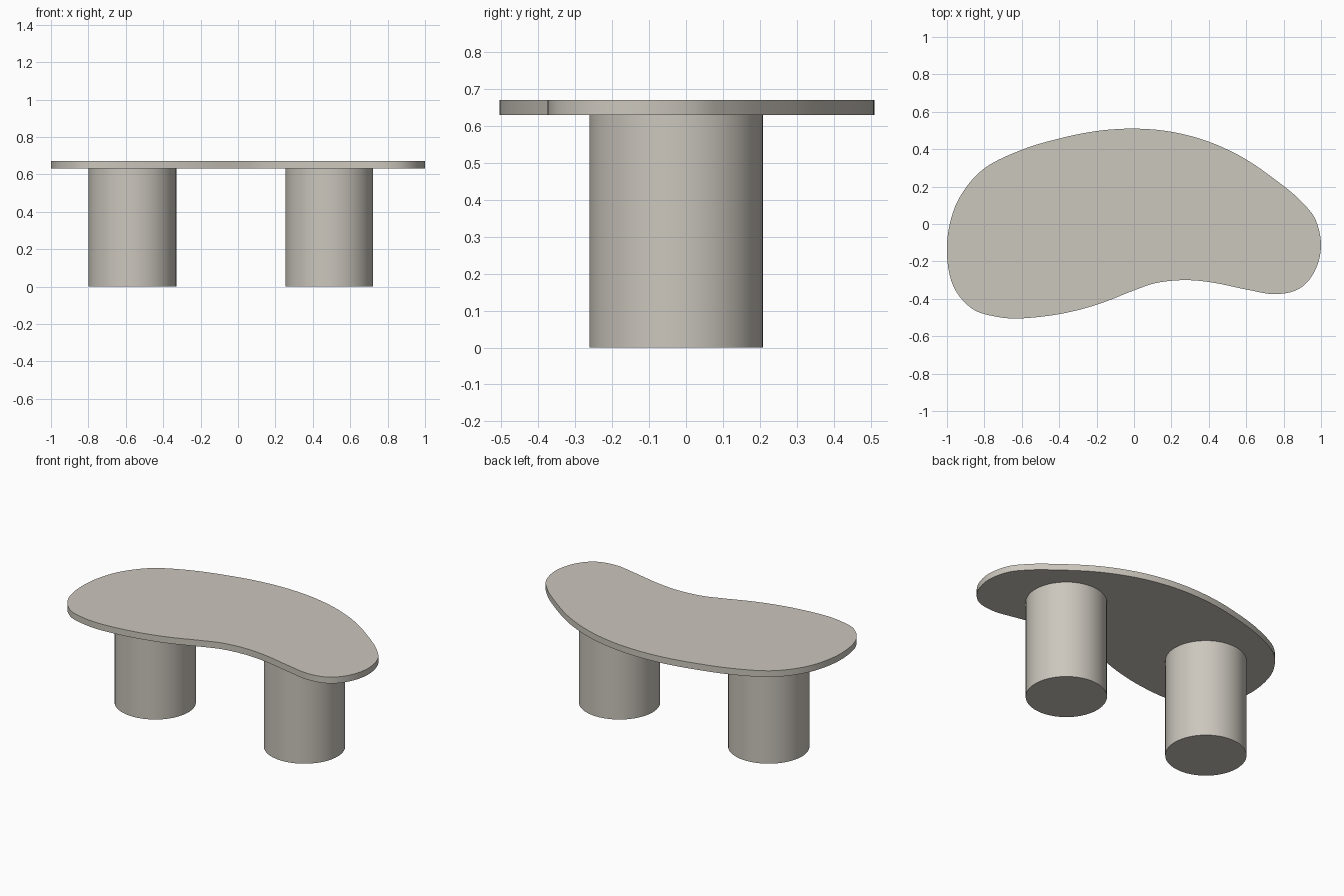
import bpy, bmesh
from mathutils import Vector

if "Cube" in bpy.data.objects:
    bpy.data.objects.remove(bpy.data.objects["Cube"])

stone = bpy.data.materials.new("warm grey")
stone.diffuse_color = (0.60, 0.57, 0.51, 1)
stone.use_nodes = True
stone.node_tree.nodes["Principled BSDF"].inputs["Base Color"].default_value = stone.diffuse_color

# Kidney outline control points, counter-clockwise from the back middle
OUTLINE = [(0, .51), (-.2, .497), (-.4, .457), (-.6, .397), (-.8, .298), (-.925, .155),
           (-.985, 0), (-1, -.17), (-.965, -.335), (-.87, -.45), (-.75, -.493),
           (-.61, -.505), (-.4, -.482), (-.2, -.432), (0, -.355), (.12, -.315),
           (.27, -.30), (.42, -.313), (.6, -.35), (.75, -.375), (.88, -.348),
           (.965, -.255), (1, -.12), (.972, .02), (.9, .115), (.8, .203),
           (.6, .345), (.4, .44), (.2, .493)]


def smooth_loop(pts, steps=5):
    """Closed Catmull-Rom curve through the points."""
    p = [Vector(q) for q in pts]
    n, out = len(p), []
    for i in range(n):
        a, b, c, d = p[i - 1], p[i], p[(i + 1) % n], p[(i + 2) % n]
        for k in range(steps):
            t = k / steps
            out.append(0.5 * (2 * b + (c - a) * t + (2 * a - 5 * b + 4 * c - d) * t ** 2
                              + (3 * b - a - 3 * c + d) * t ** 3))
    return out


def finish(obj):
    obj.data.materials.append(stone)
    bpy.ops.object.select_all(action='DESELECT')
    obj.select_set(True)
    bpy.context.view_layer.objects.active = obj
    bpy.ops.object.shade_smooth_by_angle(angle=0.6)


# Table top: extruded outline
bm = bmesh.new()
face = bm.faces.new([bm.verts.new((v.x, v.y, 0.63)) for v in smooth_loop(OUTLINE)])
ext = bmesh.ops.extrude_face_region(bm, geom=[face], use_keep_orig=True)
bmesh.ops.translate(bm, vec=(0, 0, 0.04),
                    verts=[g for g in ext["geom"] if isinstance(g, bmesh.types.BMVert)])
bmesh.ops.recalc_face_normals(bm, faces=bm.faces)
mesh = bpy.data.meshes.new("table_top")
bm.to_mesh(mesh)
bm.free()
top = bpy.data.objects.new("table_top", mesh)
bpy.context.collection.objects.link(top)
finish(top)

# Two drum legs
for name, x in (("left_leg", -0.565), ("right_leg", 0.488)):
    bpy.ops.mesh.primitive_cylinder_add(vertices=64, radius=0.235, depth=0.63,
                                        location=(x, -0.027, 0.315))
    leg = bpy.context.object
    leg.name = name
    finish(leg)
